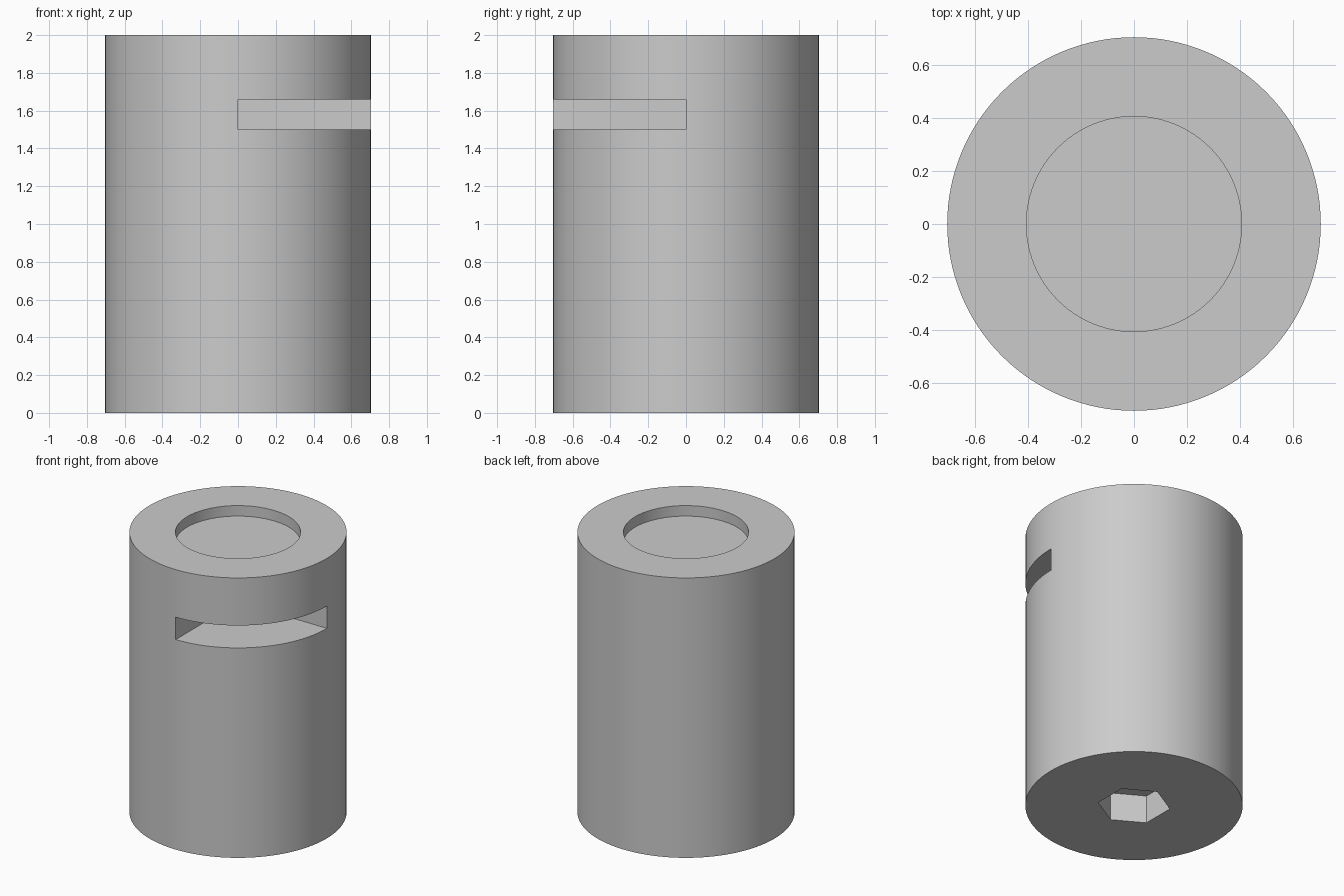
import bpy
from math import radians

if "Cube" in bpy.data.objects:
    bpy.data.objects.remove(bpy.data.objects["Cube"], do_unlink=True)

RADIUS, HEIGHT = 0.703, 2.0

# Single grey finish
grey = bpy.data.materials.new("light_grey")
grey.use_nodes = True
colour = (0.6, 0.6, 0.6, 1)
grey.diffuse_color = colour
grey.node_tree.nodes["Principled BSDF"].inputs["Base Color"].default_value = colour


def prism(name, sides, radius, bottom, top, turn=0):
    bpy.ops.mesh.primitive_cylinder_add(
        vertices=sides, radius=radius, depth=top - bottom,
        location=(0, 0, (bottom + top) / 2), rotation=(0, 0, radians(turn)))
    obj = bpy.context.object
    obj.name = name
    obj.data.materials.append(grey)
    return obj


def box(name, low, high):
    bpy.ops.mesh.primitive_cube_add(
        size=1, location=[(a + b) / 2 for a, b in zip(low, high)])
    obj = bpy.context.object
    obj.name = name
    obj.scale = [b - a for a, b in zip(low, high)]
    obj.data.materials.append(grey)
    return obj


# Main body
body = prism("cylinder_body", 128, RADIUS, 0, HEIGHT)

# Cutters: round top recess, hexagonal socket below, quarter slot in the side
cutters = [
    prism("top_recess_cutter", 96, 0.405, HEIGHT - 0.075, HEIGHT + 0.1),
    prism("hex_socket_cutter", 6, 0.235, -0.1, 0.2),
    box("side_slot_cutter", (0, -1, 1.5), (1, 0, 1.66)),
]

bpy.ops.object.select_all(action="DESELECT")
bpy.context.view_layer.objects.active = body
body.select_set(True)
for cutter in cutters:
    cutter.hide_render = True
    cut = body.modifiers.new(cutter.name, "BOOLEAN")
    cut.operation = "DIFFERENCE"
    cut.solver = "EXACT"
    cut.object = cutter
    bpy.ops.object.modifier_apply(modifier=cut.name)
    bpy.data.objects.remove(cutter, do_unlink=True)

# Smooth walls with crisp rims
bpy.ops.object.shade_smooth_by_angle(angle=radians(30))
